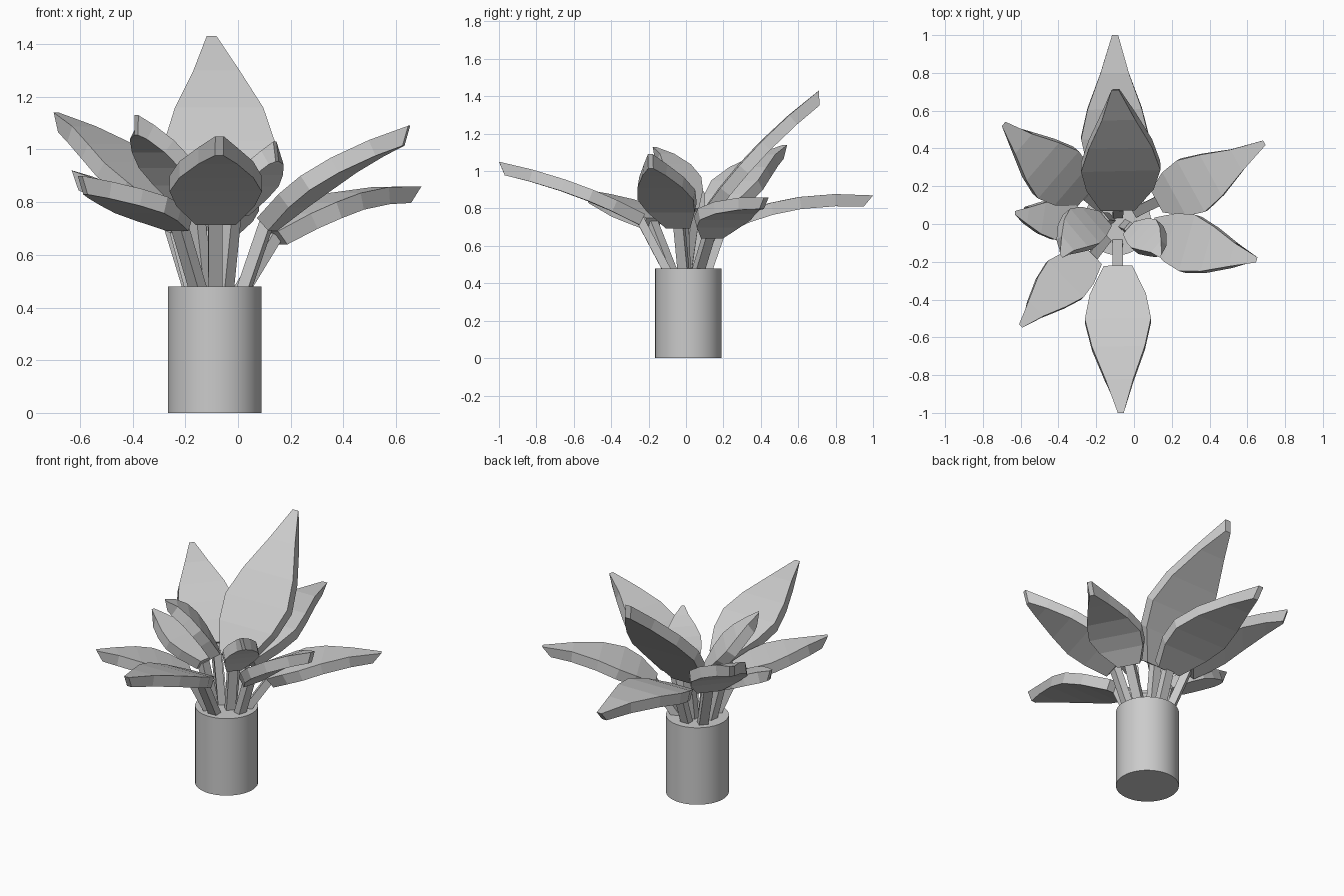
import bpy, bmesh
from mathutils import Vector

if "Cube" in bpy.data.objects:
    bpy.data.objects.remove(bpy.data.objects["Cube"])

grey = bpy.data.materials.new("plain_grey")
grey.diffuse_color = (0.6, 0.6, 0.6, 1)
grey.use_nodes = True
grey.node_tree.nodes["Principled BSDF"].inputs["Base Color"].default_value = grey.diffuse_color

POT = Vector((-0.088, 0.013, 0))
UP = Vector((0, 0, 1))
THICK = 0.065


def finish(bm, name):
    bmesh.ops.recalc_face_normals(bm, faces=bm.faces)
    me = bpy.data.meshes.new(name)
    bm.to_mesh(me)
    bm.free()
    me.materials.append(grey)
    ob = bpy.data.objects.new(name, me)
    bpy.context.collection.objects.link(ob)
    return ob


def loft(bm, rings):
    """Skin a list of four-point rings and cap both ends."""
    vs = [[bm.verts.new(p) for p in r] for r in rings]
    for a, b in zip(vs, vs[1:]):
        for i in range(4):
            j = (i + 1) % 4
            bm.faces.new((a[i], a[j], b[j], b[i]))
    bm.faces.new(vs[0])
    bm.faces.new(vs[-1])


# Pot: plain solid cylinder
bpy.ops.mesh.primitive_cylinder_add(vertices=48, radius=0.178, depth=0.48,
                                    location=(POT.x, POT.y, 0.24))
pot = bpy.context.object
pot.name = "pot"
pot.data.materials.append(grey)
bpy.ops.object.shade_smooth_by_angle()

M = 0.37  # where the middle point sits along the leaf
SECTIONS = [(0, 0.43), (0.2, 0.85), (M, 1.0), (0.56, 0.80), (0.78, 0.42), (1, 0.09)]


def leaf(name, base, mid, tip, width):
    p0, p1, p2 = Vector(base), Vector(mid), Vector(tip)

    def at(t):  # smooth curve through the three points
        return (p0 * ((t - M) * (t - 1) / M) + p1 * (t * (t - 1) / (M * (M - 1)))
                + p2 * (t * (t - M) / (1 - M)))

    d = p2 - p0
    side = Vector((d.y, -d.x, 0)).normalized()
    bm = bmesh.new()

    # Blade: thick flat plate, bent along its length, slanted tip
    rings = []
    for t, f in SECTIONS:
        c = at(t)
        tan = (at(t + 0.03) - at(t - 0.03)).normalized()
        n = side.cross(tan).normalized()
        if n.z < 0:
            n = -n
        low = -n * THICK - tan * (0.045 if t == 1 else 0)
        w = side * width * f / 2
        rings.append([c - w, c + w, c + w + low, c - w + low])
    loft(bm, rings)

    # Stem: square bar from inside the pot to the blade base
    end = at(0.04) - UP * 0.035
    out = Vector((p0.x - POT.x, p0.y - POT.y, 0))
    dist = out.length
    start = POT + out.normalized() * min(0.11, dist * 0.65) + UP * 0.46
    tan = (end - start).normalized()
    s = side * 0.027
    n = s.cross(tan).normalized() * 0.022
    loft(bm, [[c - s - n, c + s - n, c + s + n, c - s + n] for c in (start, end)])
    finish(bm, name)


leaf("front_leaf", (-.085, -.22, .77), (-.085, -.5, .9), (-.07, -1, 1.05), .35)
leaf("back_low_leaf", (-.09, .17, .72), (-.1, .45, .83), (-.1, 1, .87), .36)
leaf("back_tall_leaf", (-.085, .07, .76), (-.07, .28, 1.03), (-.1, .71, 1.43), .42)
leaf("back_right_leaf", (.12, .12, .69), (.3, .2, .8), (.69, .43, .86), .31)
leaf("right_leaf", (.09, -.03, .74), (.28, -.1, .9), (.65, -.19, 1.09), .31)
leaf("front_left_leaf", (-.21, -.17, .75), (-.36, -.29, .82), (-.6, -.54, .9), .27)
leaf("left_leaf", (-.22, .0, .74), (-.4, .02, .83), (-.63, .06, .92), .21)
leaf("back_left_leaf", (-.25, .15, .78), (-.4, .26, .95), (-.69, .53, 1.14), .33)
leaf("inner_left_leaf", (-.15, .03, .8), (-.26, -.01, .97), (-.385, -.17, 1.13), .24)
leaf("inner_right_leaf", (-.03, -.02, .78), (.05, -.05, .9), (.14, -.17, 1.03), .2)
